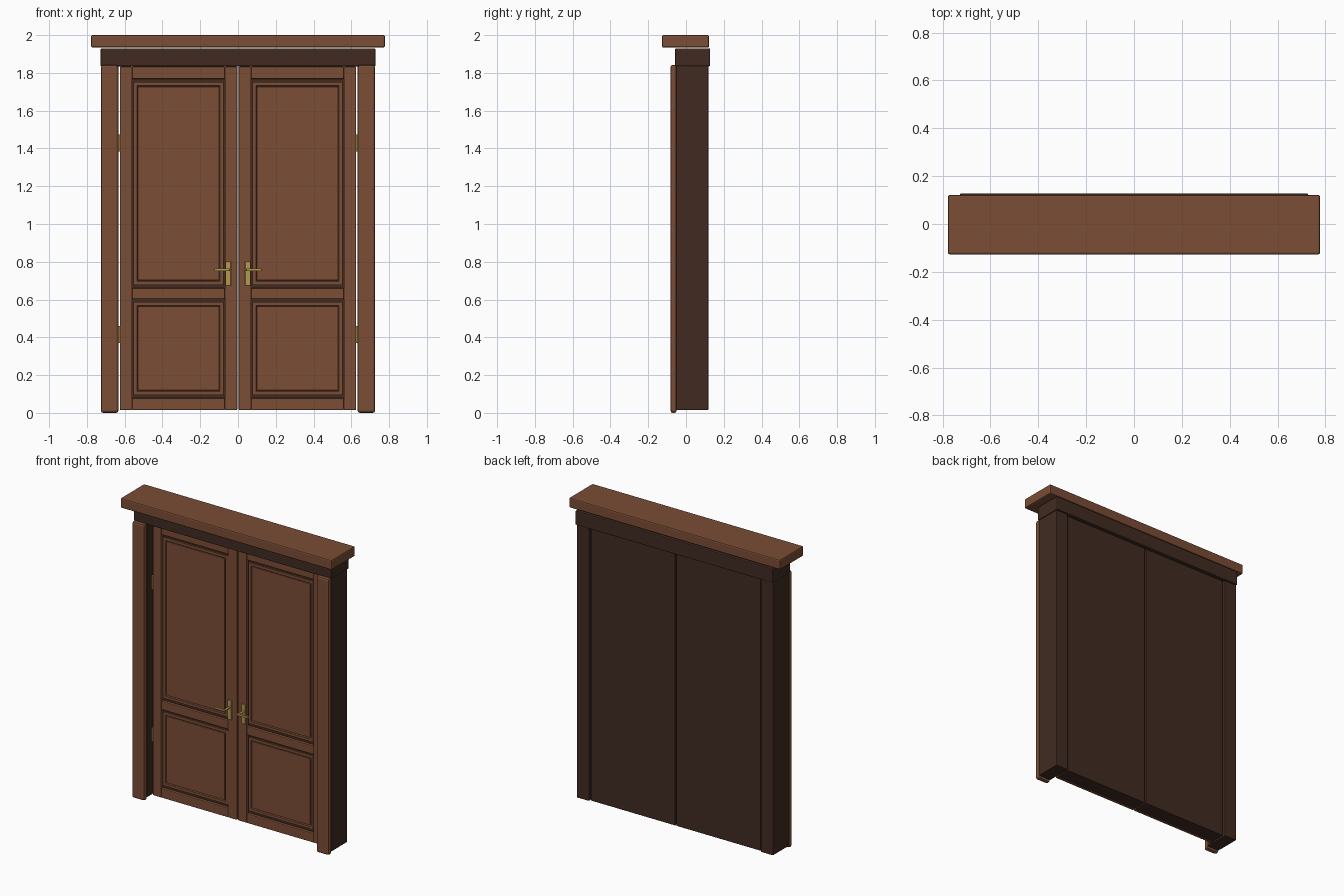
import bpy
import math

if "Cube" in bpy.data.objects:
    bpy.data.objects.remove(bpy.data.objects["Cube"])


def material(name, rgb):
    m = bpy.data.materials.new(name)
    m.diffuse_color = (*rgb, 1)
    m.use_nodes = True
    m.node_tree.nodes["Principled BSDF"].inputs["Base Color"].default_value = m.diffuse_color
    return m


BROWN = material("warm_brown_wood", (0.197, 0.074, 0.035))
DARK = material("dark_brown_wood", (0.052, 0.024, 0.015))
BRASS = material("brass", (0.46, 0.32, 0.085))


def finish(ob, name, mat, bevel):
    ob.name = name
    ob.data.materials.append(mat)
    if bevel:
        mod = ob.modifiers.new("soft_edges", 'BEVEL')
        mod.width = bevel
        mod.segments = 2
    return ob


def box(name, x, y, z, mat, bevel=0.005):
    """Box from (min, max) ranges on each axis."""
    bpy.ops.mesh.primitive_cube_add(size=1, location=[(r[0] + r[1]) / 2 for r in (x, y, z)])
    ob = bpy.context.object
    ob.scale = [r[1] - r[0] for r in (x, y, z)]
    bpy.ops.object.transform_apply(location=False, rotation=False, scale=True)
    return finish(ob, name, mat, bevel)


def rod(name, loc, radius, depth, mat, rot=(0, 0, 0)):
    bpy.ops.mesh.primitive_cylinder_add(vertices=16, radius=radius, depth=depth,
                                        location=loc, rotation=rot)
    bpy.ops.object.shade_smooth_by_angle()
    return finish(bpy.context.object, name, mat, 0)


def moulding(name, x, z, width, y_front, y_inner, y_back, mat):
    """Mitred rectangular ring whose front slopes in towards the panel."""
    def loop(inset, y):
        return [(x[0] + inset, y, z[0] + inset), (x[1] - inset, y, z[0] + inset),
                (x[1] - inset, y, z[1] - inset), (x[0] + inset, y, z[1] - inset)]
    # profile runs outside back, outside front, crown, inside front, inside back
    profile = [(0, y_back), (0, y_front), (width * 0.75, y_front),
               (width, y_inner), (width, y_back)]
    verts = [v for p in profile for v in loop(*p)]
    n = len(profile)
    faces = [(i * 4 + k, i * 4 + (k + 1) % 4,
              (i + 1) % n * 4 + (k + 1) % 4, (i + 1) % n * 4 + k)
             for i in range(n) for k in range(4)]
    me = bpy.data.meshes.new(name)
    me.from_pydata(verts, [], faces)
    ob = bpy.data.objects.new(name, me)
    bpy.context.collection.objects.link(ob)
    return finish(ob, name, mat, 0)


# Head of the door surround
box("cornice", (-0.778, 0.778), (-0.127, 0.122), (1.934, 2.0), BROWN, 0.008)
box("frieze", (-0.728, 0.728), (-0.058, 0.128), (1.835, 1.93), DARK, 0.006)

for s, side in ((-1, "left"), (1, "right")):
    def mx(a, b):
        return sorted((s * a, s * b))

    # Side posts
    box(side + "_casing", mx(0.633, 0.726), (-0.082, -0.05), (0.0, 1.842), BROWN, 0.012)
    box(side + "_jamb", mx(0.633, 0.724), (-0.052, 0.119), (0.015, 1.838), DARK, 0.005)

    # Door leaf: dark core with stiles and rails on the front
    box(side + "_leaf_core", mx(0.004, 0.624), (0.012, 0.109), (0.017, 1.832), DARK, 0.003)
    front = (-0.008, 0.014)
    box(side + "_inner_stile", mx(0.003, 0.070), front, (0.015, 1.833), BROWN)
    box(side + "_outer_stile", mx(0.560, 0.625), front, (0.015, 1.833), BROWN)
    for rail, z in (("bottom", (0.015, 0.078)), ("middle", (0.602, 0.660)),
                    ("top", (1.768, 1.833))):
        box(f"{side}_{rail}_rail", mx(0.069, 0.561), front, z, BROWN)

    # Panels framed by a sloped moulding
    for level, z0, z1 in (("lower", 0.095, 0.587), ("upper", 0.678, 1.751)):
        moulding(f"{side}_{level}_moulding", mx(0.076, 0.554), (z0, z1), 0.024,
                 0.001, 0.009, 0.014, BROWN)
        box(f"{side}_{level}_panel", mx(0.100, 0.530), (0.002, 0.014),
            (z0 + 0.024, z1 - 0.024), BROWN, 0.003)

    # Lever handle on a back plate
    box(side + "_handle_plate", mx(0.038, 0.066), (-0.018, -0.007), (0.674, 0.802), BRASS, 0.002)
    rod(side + "_handle_spindle", (s * 0.052, -0.044, 0.757), 0.007, 0.056, BRASS,
        (math.pi / 2, 0, 0))
    box(side + "_handle_lever", mx(0.043, 0.126), (-0.077, -0.065), (0.751, 0.764), BRASS, 0.003)

    # Hinges in the gap between leaf and jamb
    for level, z in (("lower", 0.415), ("upper", 1.43)):
        rod(f"{side}_{level}_hinge", (s * 0.629, 0.0, z), 0.006, 0.09, BRASS)
